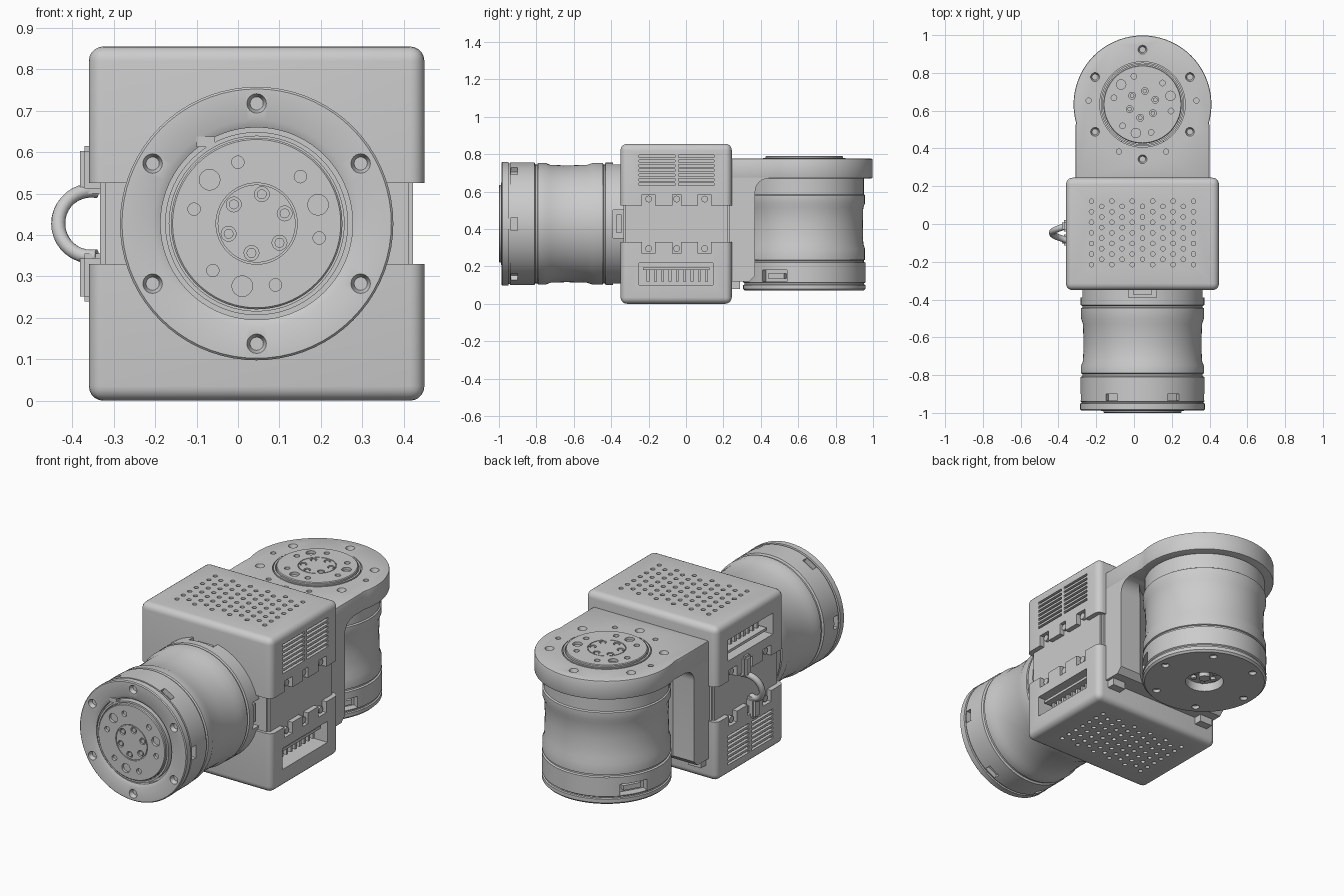
import bpy, bmesh
from math import pi, sin, cos, radians
from mathutils import Matrix, Vector

if "Cube" in bpy.data.objects:
    bpy.data.objects.remove(bpy.data.objects["Cube"])

CX, CZ, Y2 = 0.045, 0.4275, 0.633   # shared centre line, second motor's axis


def finish(bm, name, smooth=True):
    bmesh.ops.recalc_face_normals(bm, faces=bm.faces)
    me = bpy.data.meshes.new(name)
    bm.to_mesh(me)
    bm.free()
    ob = bpy.data.objects.new(name, me)
    bpy.context.collection.objects.link(ob)
    return ob


def smooth(ob):
    bpy.ops.object.select_all(action='DESELECT')
    ob.select_set(True)
    bpy.context.view_layer.objects.active = ob
    bpy.ops.object.shade_smooth_by_angle(angle=radians(32))


def cyl(bm, loc, r1, depth, r2=None, rot=Matrix(), seg=16):
    bmesh.ops.create_cone(bm, cap_ends=True, segments=seg, radius1=r1,
                          radius2=r1 if r2 is None else r2, depth=depth,
                          matrix=Matrix.Translation(loc) @ rot)


def box(bm, lo, hi, rot=Matrix()):
    lo, hi = Vector(lo), Vector(hi)
    m = rot @ Matrix.Translation((lo + hi) / 2) @ Matrix.Diagonal((*(hi - lo), 1))
    return bmesh.ops.create_cube(bm, size=1, matrix=m)['verts']


def cut(ob, bm):
    cutter = finish(bm, "cutter")
    cutter.hide_render = True
    mod = ob.modifiers.new("cut", 'BOOLEAN')
    mod.operation, mod.solver, mod.object = 'DIFFERENCE', 'EXACT', cutter
    bpy.context.view_layer.objects.active = ob
    bpy.ops.object.modifier_apply(modifier="cut")
    bpy.data.objects.remove(cutter)


def lathe(name, prof, steps=72):
    bm = bmesh.new()
    vs = [bm.verts.new((r, 0, z)) for r, z in prof]
    es = [bm.edges.new(p) for p in zip(vs, vs[1:] + vs[:1]) if p[0].co.x + p[1].co.x > 0]
    bmesh.ops.spin(bm, geom=vs + es, cent=(0, 0, 0), axis=(0, 0, 1), angle=2 * pi,
                   steps=steps, use_duplicate=False)
    bmesh.ops.remove_doubles(bm, verts=bm.verts, dist=1e-5)
    return finish(bm, name)


def extrude(name, pts, vec):
    bm = bmesh.new()
    f = bm.faces.new([bm.verts.new(p) for p in pts])
    r = bmesh.ops.extrude_face_region(bm, geom=[f])
    bmesh.ops.translate(bm, vec=vec, verts=[g for g in r['geom'] if isinstance(g, bmesh.types.BMVert)])
    return finish(bm, name)


def polar(r, deg, z=0.0):
    return Vector((r * cos(radians(deg)), r * sin(radians(deg)), z))


def screw_dips(bm, centre, z):
    for a in range(30, 390, 60):
        cyl(bm, centre + polar(0.29, a, z - 0.008), 0.016, 0.03, 0.026)


def motor(name, matrix, flange, ports):
    # housing: local +z is the output side, hub face at z = 0
    front = [(0, -0.045), (0.232, -0.045), (0.232, -0.022), (0.25, -0.013), (0.325, -0.013),
             (0.33, -0.018), (0.33, -0.05), (0.322, -0.052), (0.322, -0.058), (0.328, -0.06)]
    if not flange:
        front = [(0, -0.10), (0.318, -0.10)]
    rear = [(0.328, -0.19), (0.318, -0.195), (0.318, -0.205), (0.325, -0.21), (0.325, -0.25),
            (0.315, -0.275), (0.312, -0.36), (0.315, -0.47), (0.325, -0.50), (0.325, -0.555),
            (0.318, -0.558), (0.318, -0.566), (0.327, -0.57), (0.327, -0.675), (0.32, -0.68),
            (0.32, -0.687), (0.327, -0.69), (0.327, -0.71), (0.317, -0.72),
            (0.10, -0.72), (0.095, -0.675), (0, -0.675)]
    if not flange:
        rear = [(0.318, -0.19)] + rear[1:]
    body = lathe(name + "_housing", front + rear)
    bm = bmesh.new()
    if flange:
        screw_dips(bm, Vector(), -0.013)
        for a in range(0, 360, 60):
            box(bm, (0.30, -0.035, -0.10), (0.36, 0.035, -0.065), Matrix.Rotation(radians(a), 4, 'Z'))
    for a in ports:
        box(bm, (0.28, -0.075, -0.672), (0.36, 0.075, -0.61), Matrix.Rotation(radians(a), 4, 'Z'))
    for a in range(0, 360, 60):
        cyl(bm, polar(0.27, a, -0.72), 0.026, 0.03, 0.016)
    cut(body, bm)
    # output hub with its bolt pattern
    hub = lathe(name + "_hub", [(0, 0), (0.203, 0), (0.207, -0.004), (0.207, -0.13), (0, -0.13)])
    bm = bmesh.new()
    for a in (17, 137, 257):
        cyl(bm, polar(0.155, a), 0.025, 0.03)
        for d in (-30, 30):
            cyl(bm, polar(0.155, a + d), 0.015, 0.03)
    for k in range(6):
        cyl(bm, polar(0.072, 20 + 60 * k), 0.018, 0.028)
    for r in (0.096,):      # thin groove around the centre plate
        bmg = lathe("groove", [(r - 0.002, 0.01), (r + 0.002, 0.01), (r + 0.002, -0.006), (r - 0.002, -0.006)])
        bm.from_mesh(bmg.data)
        bpy.data.objects.remove(bmg)
    cut(hub, bm)
    # bolts, seal ring, connectors and rear bearing
    bm = bmesh.new()
    for k in range(6):
        cyl(bm, polar(0.072, 20 + 60 * k, -0.009), 0.012, 0.012, seg=12)
        cyl(bm, polar(0.06, 60 * k, -0.675), 0.014, 0.03, seg=12)
    for a in ports:
        box(bm, (0.25, -0.05, -0.655), (0.305, 0.05, -0.628), Matrix.Rotation(radians(a), 4, 'Z'))
    cyl(bm, (0, 0, -0.675), 0.03, 0.05, seg=24)
    if flange:
        box(bm, (-0.145, 0.185, -0.045), (-0.10, 0.21, -0.012))
    bolts = finish(bm, name + "_bolts_and_connectors")
    ring = lathe(name + "_seal_ring", [(0.211, -0.011), (0.221, -0.011), (0.221, -0.11), (0.211, -0.11)])
    for ob in (body, hub, bolts, ring):
        ob.matrix_world = matrix
        smooth(ob)


motor("front_motor", Matrix.Translation((CX, -1, CZ)) @ Matrix.Rotation(pi / 2, 4, 'X'),
      True, (0, 90, 180, 270))
motor("rear_motor", Matrix.Translation((CX, Y2, 0.79)), False, (-30, 150))


# two identical covers, the lower one turned half a turn about the y axis
def cover(name, matrix):
    bm = bmesh.new()
    box(bm, (-0.36, -0.35, 0.525), (0.45, 0.245, 0.855))
    es = [e for e in bm.edges if max(v.co.z for v in e.verts) > 0.6]
    bmesh.ops.bevel(bm, geom=es, offset=0.035, segments=5, profile=0.5, affect='EDGES')
    ob = finish(bm, name)
    bm = bmesh.new()
    for i in range(11):                                   # staggered vent holes
        for j in range(7 - i % 2):
            cyl(bm, (-0.225 + 0.054 * i, -0.215 + 0.056 * j + 0.028 * (i % 2), 0.855), 0.012, 0.05, seg=12)
    for y in (-0.155, 0.055):                             # louvre slots
        for k in range(7):
            box(bm, (0.41, y - 0.095, 0.632 + 0.025 * k), (0.5, y + 0.095, 0.645 + 0.025 * k))
    box(bm, (-0.40, -0.25, 0.638), (-0.20, 0.145, 0.755))  # connector window
    for y in (-0.2, -0.05, 0.1):                          # screw notches
        for x in (-0.36, 0.45):
            w = 0.022 if y == -0.05 else 0.035
            box(bm, (x - 0.032, y - w, 0.5), (x + 0.032, y + w, 0.585))
    cut(ob, bm)
    bm = bmesh.new()
    box(bm, (-0.335, -0.23, 0.66), (-0.19, 0.125, 0.675))
    for k in range(9):
        box(bm, (-0.30, -0.21 + 0.039 * k, 0.67), (-0.19, -0.195 + 0.039 * k, 0.735))
    fins = finish(bm, name + "_inner_fins")
    for o in (ob, fins):
        o.matrix_world = matrix
        smooth(o)


c = Vector((CX, 0, CZ))
cover("upper_cover", Matrix())
cover("lower_cover", Matrix.Translation(c) @ Matrix.Rotation(pi, 4, 'Y') @ Matrix.Translation(-c))

# core block and its side screws
bm = bmesh.new()
box(bm, (-0.333, -0.335, 0.25), (0.423, 0.235, 0.605))
bmesh.ops.bevel(bm, geom=bm.edges[:], offset=0.012, segments=2, affect='EDGES')
rx = Matrix.Rotation(pi / 2, 4, 'Y')
for y in (-0.2, -0.05, 0.1):
    for z in (0.56, 0.295):
        for x in (-0.338, 0.428):
            cyl(bm, (x, y, z), 0.018, 0.025, rot=rx)
smooth(finish(bm, "core_block"))

# bracket: horizontal arm with a round end
pts = [polar(0.365, a) + Vector((CX, Y2, 0.67)) for a in range(-15, 196, 5)]
pts = [Vector((CX + 0.355, 0.22, 0.67)), Vector((CX + 0.355, 0.50, 0.67))] + pts + \
      [Vector((CX - 0.355, 0.50, 0.67)), Vector((CX - 0.355, 0.22, 0.67))]
arm = extrude("bracket_arm", pts, (0, 0, 0.106))
bev = arm.modifiers.new("bevel", 'BEVEL')
bev.width, bev.segments, bev.angle_limit = 0.008, 2, radians(40)
bpy.context.view_layer.objects.active = arm
bpy.ops.object.modifier_apply(modifier="bevel")
bm = bmesh.new()
cyl(bm, (CX, Y2, 0.72), 0.226, 0.2, seg=72)
screw_dips(bm, Vector((CX, Y2, 0)), 0.776)
for dx, dy in ((0.285, 0.02), (0.125, -0.25)):
    for s in (-1, 1):
        cyl(bm, (CX + s * dx, Y2 + dy, 0.77), 0.014, 0.03)
cut(arm, bm)
smooth(arm)

# bracket: upright wall hollowed around the rear motor
yz = [(0.22, 0.12), (0.34, 0.12), (0.37, 0.15), (0.37, 0.60)]
yz += [(0.44 - 0.07 * cos(radians(a)), 0.60 + 0.07 * sin(radians(a))) for a in range(15, 91, 15)]
yz += [(0.44, 0.70), (0.22, 0.70)]
wall = extrude("bracket_wall", [(CX - 0.354, y, z) for y, z in yz], (0.708, 0, 0))
bm = bmesh.new()
cyl(bm, (CX, Y2, 0.33), 0.345, 0.67, seg=72)
cut(wall, bm)
smooth(wall)
bm = bmesh.new()
for s in (-1, 1):
    box(bm, (CX + s * 0.30 - 0.04, 0.23, 0.08), (CX + s * 0.30 + 0.04, 0.29, 0.14))
finish(bm, "bracket_feet")

# cable loop on the left side with its two lugs
cu = bpy.data.curves.new("cable_loop", 'CURVE')
cu.dimensions, cu.bevel_depth, cu.bevel_resolution = '3D', 0.017, 4
cu.use_fill_caps = True
sp = cu.splines.new('POLY')
N = 20
sp.points.add(N)
for i, p in enumerate(sp.points):
    a = radians(80 + 200 * i / N)
    p.co = (-0.354 + 0.08 * cos(a), -0.005 - 0.085 * i / N, 0.4275 + 0.08 * sin(a), 1)
bpy.context.collection.objects.link(bpy.data.objects.new("cable_loop", cu))
bm = bmesh.new()
for y, lo, hi in ((-0.01, 0.50, 0.615), (-0.085, 0.24, 0.355)):
    vs = box(bm, (-0.382, y - 0.03, lo), (-0.32, y + 0.03, hi))
    es = {e for v in vs for e in v.link_edges}
    bmesh.ops.bevel(bm, geom=list(es), offset=0.012, segments=2, affect='EDGES')
smooth(finish(bm, "cable_lugs"))
